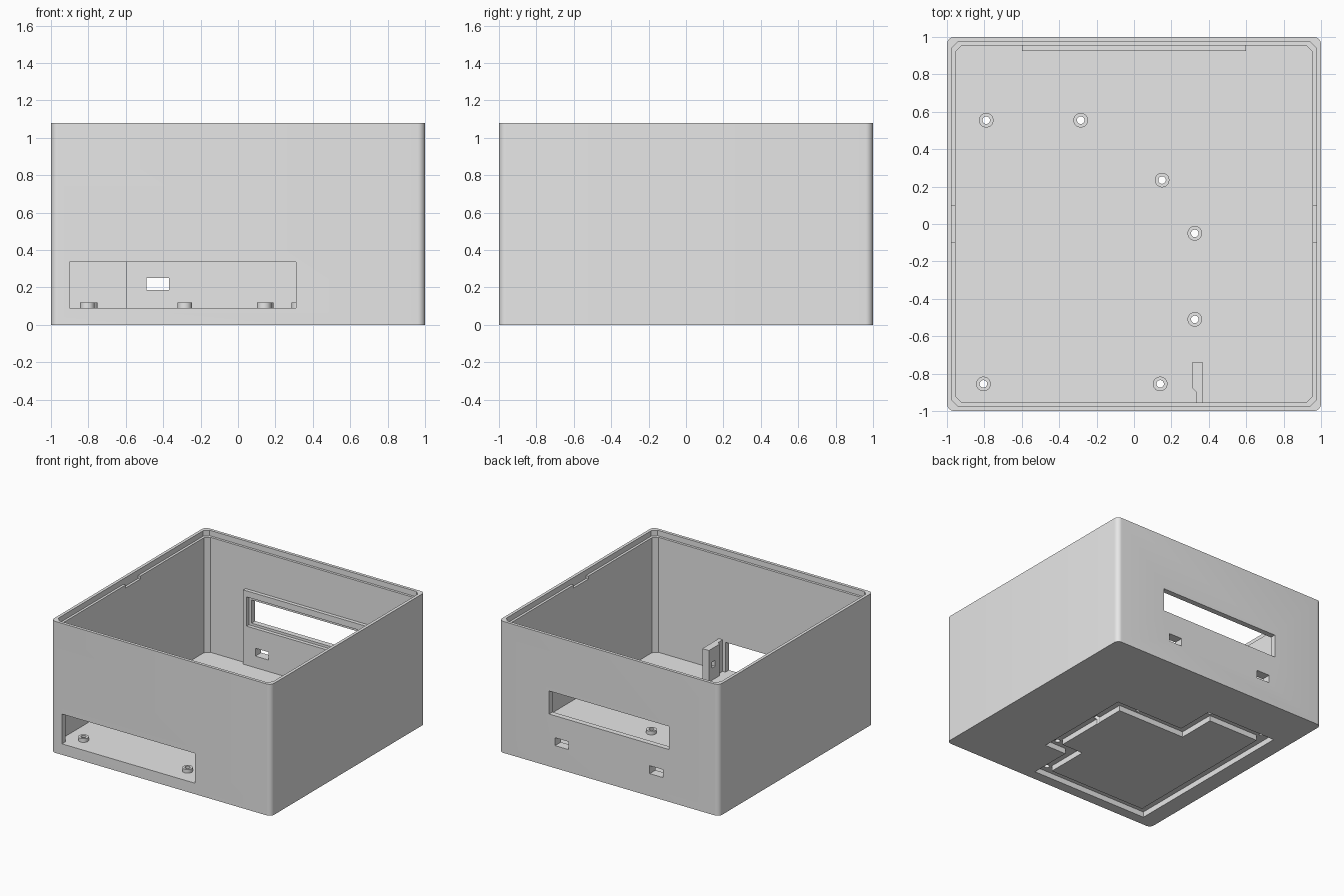
import bpy, bmesh
from math import radians, cos, sin, pi

old = bpy.data.objects.get("Cube")
if old:
    bpy.data.objects.remove(old, do_unlink=True)

grey = bpy.data.materials.new("plain_grey")
grey.use_nodes = True
colour = (0.8, 0.8, 0.8, 1)
grey.diffuse_color = colour
grey.node_tree.nodes["Principled BSDF"].inputs["Base Color"].default_value = colour


def prism(name, outline, z0, z1):
    """Closed outline extruded from z0 to z1."""
    bm = bmesh.new()
    face = bm.faces.new([bm.verts.new((x, y, z0)) for x, y in outline])
    moved = bmesh.ops.extrude_face_region(bm, geom=[face])["geom"]
    bmesh.ops.translate(bm, vec=(0, 0, z1 - z0),
                        verts=[v for v in moved if isinstance(v, bmesh.types.BMVert)])
    bmesh.ops.recalc_face_normals(bm, faces=bm.faces)
    mesh = bpy.data.meshes.new(name)
    bm.to_mesh(mesh)
    bm.free()
    mesh.materials.append(grey)
    obj = bpy.data.objects.new(name, mesh)
    bpy.context.collection.objects.link(obj)
    return obj


def box(name, x0, x1, y0, y1, z0, z1):
    return prism(name, [(x0, y0), (x1, y0), (x1, y1), (x0, y1)], z0, z1)


def circle(x, y, r, n=32):
    return [(x + r * cos(2 * pi * i / n), y + r * sin(2 * pi * i / n)) for i in range(n)]


def rounded_square(half, r, steps):
    """Square outline with arc corners; one step gives a chamfer."""
    c = half - r
    pts = []
    for quarter, (sx, sy) in enumerate([(1, 1), (-1, 1), (-1, -1), (1, -1)]):
        for i in range(steps + 1):
            a = (quarter + i / steps) * pi / 2
            pts.append((sx * c + r * cos(a), sy * c + r * sin(a)))
    return pts


def cut(cutter, *targets):
    """Subtract the cutter from every target, then discard it."""
    for target in targets:
        mod = target.modifiers.new("cut", "BOOLEAN")
        mod.operation = "DIFFERENCE"
        mod.solver = "EXACT"
        mod.object = cutter
        bpy.context.view_layer.objects.active = target
        bpy.ops.object.modifier_apply(modifier=mod.name)
    bpy.data.objects.remove(cutter, do_unlink=True)


HEIGHT, FLOOR, WALL = 1.08, 0.09, 0.955

# Open case with a stepped rim
case = prism("case", rounded_square(1, 0.04, 8), 0, HEIGHT)
cut(prism("cavity", rounded_square(WALL, 0.035, 1), FLOOR, 1.2), case)
cut(prism("rim_step", rounded_square(0.975, 0.035, 1), 1.035, 1.2), case)

# Catch notches in the side ledges
for side in (-1, 1):
    x0, x1 = sorted((side * 0.94, side * 0.975))
    cut(box("notch", x0, x1, -0.095, 0.095, 1.01, 1.06), case)

# Front port opening, flush with the floor
cut(box("front_opening", -0.9, 0.31, -1.1, -0.945, FLOOR, 0.335), case)

# Thickened panel inside the back wall
panel = box("back_panel", -0.6, 0.6, 0.925, WALL, FLOOR, 0.7)
cut(box("panel_recess", -0.57, 0.57, 0.9, 0.98, 0.41, 0.65), panel)
cut(box("back_window", -0.545, 0.545, 0.9, 1.1, 0.43, 0.62), case)
for x in (-0.43, 0.43):
    cut(box("slot", x - 0.06, x + 0.06, 0.9, 1.1, 0.185, 0.25), case, panel)

# Groove under the floor, following the board outline
outer = [(0.4, 0.29), (-0.22, 0.29), (-0.22, 0.61), (-0.86, 0.61),
         (-0.86, -0.915), (0.205, -0.915), (0.205, -0.56), (0.4, -0.56)]
inner = [(0.31, 0.2), (-0.31, 0.2), (-0.31, 0.52), (-0.77, 0.52),
         (-0.77, -0.825), (0.115, -0.825), (0.115, -0.47), (0.31, -0.47)]
groove = prism("groove", outer, -0.05, 0.045)
cut(prism("island", inner, -0.1, 0.1), groove)
cut(groove, case)

# Screw bosses with holes through the floor
parts = [case, panel]
for i, (x, y) in enumerate([(-0.79, 0.555), (-0.285, 0.555), (0.15, 0.235), (0.325, -0.05),
                            (0.325, -0.51), (0.14, -0.855), (-0.805, -0.855)]):
    boss = prism(f"screw_boss_{i + 1}", circle(x, y, 0.039), FLOOR, 0.12)
    cut(prism("screw_hole", circle(x, y, 0.02), -0.1, 0.2), case, boss)
    parts.append(boss)

# Bracket beside the front opening, with a cross hole
bracket = prism("bracket", [(0.31, -0.74), (0.37, -0.74), (0.37, -WALL), (0.335, -WALL),
                            (0.335, -0.9), (0.31, -0.875)], FLOOR, 0.35)
cut(box("cross_hole", 0.2, 0.5, -0.82, -0.78, 0.19, 0.24), bracket)
parts.append(bracket)

# Smooth curves, crisp edges
for obj in bpy.context.view_layer.objects:
    obj.select_set(obj in parts)
bpy.context.view_layer.objects.active = case
bpy.ops.object.shade_smooth_by_angle(angle=radians(30))
